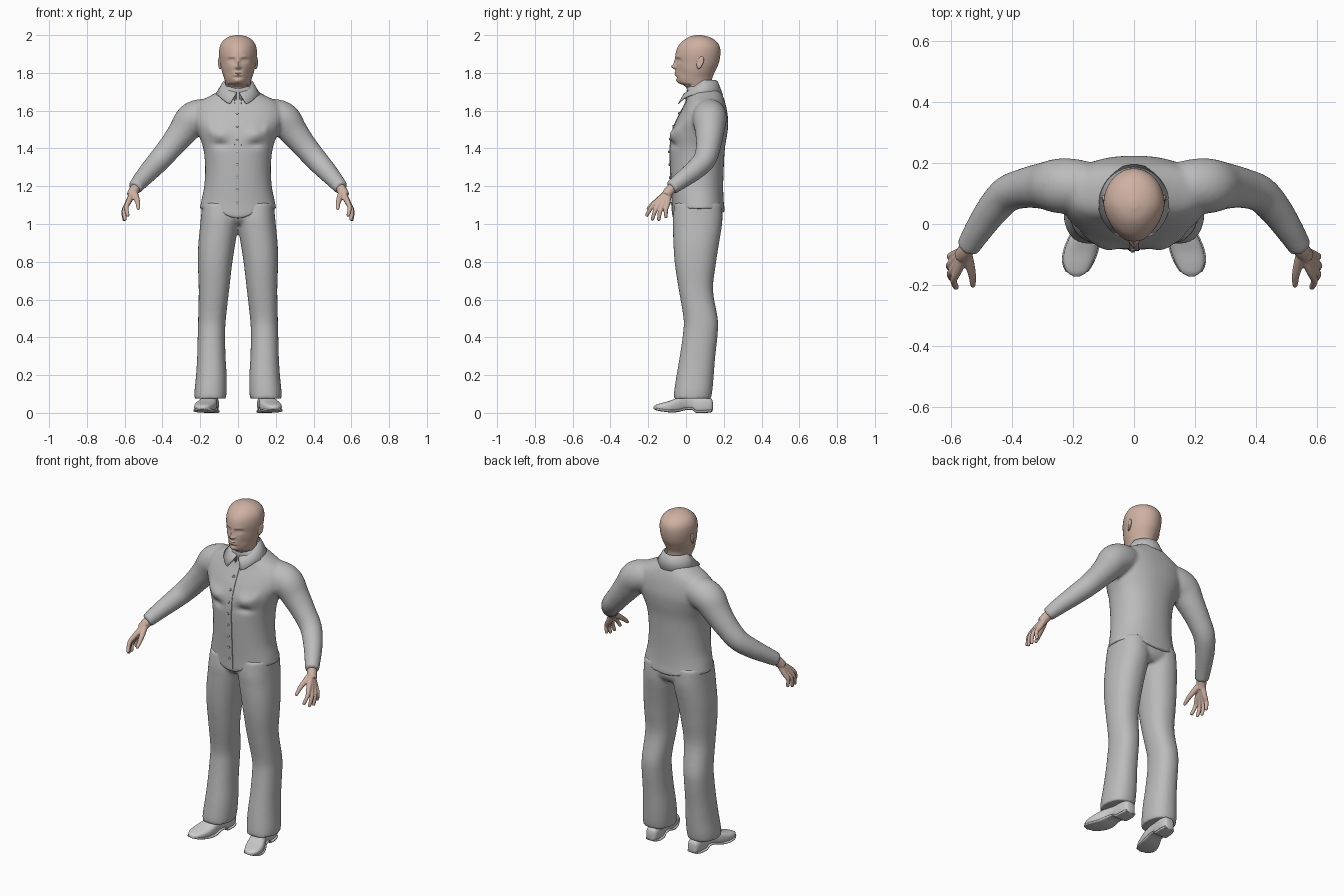
import bpy, bmesh, math
from mathutils import Vector as V

if "Cube" in bpy.data.objects:
    bpy.data.objects.remove(bpy.data.objects["Cube"])


def material(name, col):
    m = bpy.data.materials.new(name)
    m.diffuse_color = (*col, 1)
    m.use_nodes = True
    m.node_tree.nodes["Principled BSDF"].inputs["Base Color"].default_value = m.diffuse_color
    return m


SKIN = material("skin", (0.62, 0.44, 0.36))
CLOTH = material("grey cloth", (0.5, 0.5, 0.5))
SHOE = material("shoe grey", (0.6, 0.6, 0.6))


def spline(rows, steps):
    """Catmull-Rom interpolation through rows of numbers."""
    out = []
    for i in range(len(rows) - 1):
        a, b, c, d = (rows[max(0, min(len(rows) - 1, i + k))] for k in (-1, 0, 1, 2))
        for s in range(steps):
            t = s / steps
            out.append([0.5 * (2 * q + (r - p) * t + (2 * p - 5 * q + 4 * r - w) * t * t
                               + (3 * q - p - 3 * r + w) * t ** 3) for p, q, r, w in zip(a, b, c, d)])
    return out + [list(rows[-1])]


def skin(bm, sections, n=40, power=1.0):
    """Closed loft through (centre, u, v) sections."""
    rings = []
    for c, u, v in sections:
        ring = []
        for k in range(n):
            a = 2 * math.pi * k / n
            co, si = math.cos(a), math.sin(a)
            ring.append(bm.verts.new(c + u * math.copysign(abs(co) ** power, co)
                                     + v * math.copysign(abs(si) ** power, si)))
        rings.append(ring)
    for r, q in zip(rings, rings[1:]):
        for k in range(n):
            bm.faces.new((r[k], r[(k + 1) % n], q[(k + 1) % n], q[k]))
    bm.faces.new(rings[0][::-1])
    bm.faces.new(rings[-1])


def upright(bm, rows, steps=4, n=48, power=0.9):
    """Rows of z, front y, back y, left x, right x."""
    skin(bm, [(V(((x0 + x1) / 2, (f + b) / 2, z)), V(((x1 - x0) / 2, 0, 0)), V((0, (b - f) / 2, 0)))
              for z, f, b, x0, x1 in spline(rows, steps)], n, power)


def tube(bm, rows, steps=4, n=24, side=1):
    """Rows of x, y, z, radius; side mirrors in x."""
    pts = spline(rows, steps)
    P = [V((side * p[0], p[1], p[2])) for p in pts]
    secs = []
    for i, p in enumerate(P):
        t = (P[min(i + 1, len(P) - 1)] - P[max(i - 1, 0)]).normalized()
        u = t.cross(V((0.2, 1, 0.3))).normalized()
        secs.append((p, u * pts[i][3], t.cross(u) * pts[i][3]))
    skin(bm, secs, n)


def finish(bm, name, mat, voxel=0, smooth=4, angle=60):
    bmesh.ops.recalc_face_normals(bm, faces=bm.faces)
    me = bpy.data.meshes.new(name)
    bm.to_mesh(me)
    bm.free()
    ob = bpy.data.objects.new(name, me)
    bpy.context.collection.objects.link(ob)
    bpy.ops.object.select_all(action='DESELECT')
    ob.select_set(True)
    bpy.context.view_layer.objects.active = ob
    if voxel:
        m = ob.modifiers.new("blend", 'REMESH')
        m.mode, m.voxel_size = 'VOXEL', voxel
        s = ob.modifiers.new("soften", 'SMOOTH')
        s.iterations = smooth
        for x in ("blend", "soften"):
            bpy.ops.object.modifier_apply(modifier=x)
    ob.data.materials.clear()
    ob.data.materials.append(mat)
    bpy.ops.object.shade_smooth_by_angle(angle=math.radians(angle))
    return ob


def gauss(x, z, cx, cz, sx, sz):
    return math.exp(-((x - cx) / sx) ** 2 - ((z - cz) / sz) ** 2)


# head and neck, with face relief: x, z, width, height, push forward
bm = bmesh.new()
upright(bm, [(z, f, b, -w, w) for z, f, b, w in (
    (1.66, .01, .15, .065), (1.715, .005, .14, .063), (1.735, -.015, .137, .064), (1.748, -.04, .137, .067),
    (1.775, -.052, .14, .075), (1.81, -.055, .155, .086), (1.85, -.054, .173, .094), (1.90, -.055, .182, .1),
    (1.94, -.042, .178, .096), (1.97, -.015, .157, .079), (1.99, .015, .122, .05), (2.0, .05, .08, .014))],
    8, 96, 1)
face = [(0, 1.832, .011, .011, .02), (0, 1.852, .008, .022, .01), (0, 1.79, .022, .005, .007),
        (0, 1.80, .022, .005, .007), (0, 1.795, .024, .002, -.006), (0, 1.775, .02, .006, -.005),
        (0, 1.757, .022, .012, .005)]
for s in (1, -1):
    face += [(s * .034, 1.866, .017, .011, -.014), (s * .034, 1.864, .011, .006, .009),
             (s * .034, 1.885, .02, .006, .004), (s * .014, 1.83, .007, .006, .007),
             (s * .055, 1.80, .02, .025, -.006)]
for v in bm.verts:
    if v.co.z > 1.735:
        if v.co.y < .06:   # narrower face than skull
            v.co.x *= 1 - .13 * min(1, (.06 - v.co.y) / .1)
        if v.co.y < .03:
            v.co.y -= sum(g * gauss(v.co.x, v.co.z, a, b, c, d) for a, b, c, d, g in face)
finish(bm, "head", SKIN)

# ears
for s, side in ((1, "right"), (-1, "left")):
    bm = bmesh.new()
    bmesh.ops.create_uvsphere(bm, u_segments=20, v_segments=14, radius=1)
    for v in bm.verts:
        x, y, z = v.co
        hollow = .45 * math.exp(-(y * y + z * z) * 4) if x > 0 else 0
        v.co = V((s * (.094 + .011 * (x - hollow) + .007 * y), .073 + .019 * y * (1 + .25 * z) + .006 * z,
                  1.855 + .034 * z))
    finish(bm, side + "_ear", SKIN)

# shirt body and sleeves blended together
bm = bmesh.new()
upright(bm, [(z, f, b, -w, w) for z, f, b, w in (
    (1.08, -.073, .208, .203), (1.13, -.073, .2, .193), (1.2, -.078, .197, .179), (1.3, -.083, .2, .174),
    (1.4, -.085, .206, .184), (1.48, -.075, .219, .212), (1.54, -.055, .224, .238), (1.6, -.025, .217, .24),
    (1.645, -.002, .207, .21), (1.68, .005, .195, .145), (1.705, .003, .182, .1), (1.73, .005, .165, .077))])
for s in (1, -1):
    tube(bm, [(.13, .125, 1.585, .075), (.19, .125, 1.575, .088), (.245, .125, 1.55, .09), (.295, .125, 1.485, .077),
              (.355, .118, 1.41, .066), (.415, .098, 1.34, .06), (.465, .045, 1.285, .054),
              (.51, -.02, 1.235, .046), (.547, -.08, 1.19, .038)], 5, 28, s)
shirt = finish(bm, "shirt", CLOTH, .0095, 5)
for v in shirt.data.vertices:
    x, y, z = v.co
    if y < .06 and abs(x) < .24:
        for s in (1, -1):   # chest pocket folds
            v.co.y -= (.02 * gauss(x, z, s * .1, 1.475, .05, .035) - .012 * gauss(x, z, s * .09, 1.42, .04, .018)
                       + .008 * gauss(x, z, s * .15, 1.5, .02, .03))
    if z < 1.2 and abs(x) < .25:   # curved hem
        dip = math.exp(-(x / .1) ** 2) * (.05 if y < 0 else .02 if y > .12 else 0)
        v.co.z -= dip * min(1, (1.2 - z) / .11)

# front placket and buttons following the chest
def chest(z):
    hit, loc, *_ = shirt.ray_cast(V((0, -1, z)), V((0, 1, 0)))
    return loc.y if hit else -.07


bm = bmesh.new()
rows = [1.05 + .62 * i / 30 for i in range(31)]
strip = [[bm.verts.new((x, chest(z) - d, z)) for x, d in ((-.018, -.003), (-.016, .003), (.016, .003), (.018, -.003))]
         for z in rows]
for p, q in zip(strip, strip[1:]):
    for k in range(3):
        bm.faces.new((p[k], p[k + 1], q[k + 1], q[k]))
finish(bm, "placket", CLOTH, angle=30)
bm = bmesh.new()
for i in range(8):
    z = 1.11 + .068 * i
    y = chest(z) - .004
    skin(bm, [(V((-.004, y + d, z)), V((r, 0, 0)), V((0, 0, r))) for d, r in ((.004, .007), (-.003, .007), (-.005, .004))], 12)
finish(bm, "buttons", CLOTH, angle=30)

# folded collar: outer flap and inner stand, open at the throat
bm = bmesh.new()
N = 40
grid = []
for i in range(N + 1):
    a = -math.pi / 2 + .12 + (2 * math.pi - .24) * i / N
    co, si = math.cos(a), math.sin(a)
    f = max(0, -si) ** 3                     # 1 at the throat
    b = (si + 1) / 2
    top = 1.695 + .065 * min(1, b * 1.7)
    low = 1.685 - .05 * f
    grid.append([V((.068 * co, .078 + .078 * si, top - .05)),
                 V((.07 * co, .078 + .08 * si, top)),
                 V((.078 * co, .078 + .088 * si, top - .006)),
                 V(((.118 - .015 * f) * co + math.copysign(.03 * f, co), .078 + (.115 + .004 * f) * si, low))])
vs = [[bm.verts.new(p) for p in r] for r in grid]
for p, q in zip(vs, vs[1:]):
    for k in range(3):
        bm.faces.new((p[k], q[k], q[k + 1], p[k + 1]))
collar = finish(bm, "collar", CLOTH)
m = collar.modifiers.new("thickness", 'SOLIDIFY')
m.thickness, m.offset = .005, 0
bpy.ops.object.modifier_apply(modifier="thickness")

# trousers: pelvis plus two legs
bm = bmesh.new()
upright(bm, [(1.0, -.03, .16, -.13, .13), (1.04, -.06, .19, -.19, .19), (1.12, -.06, .19, -.185, .185)])
leg = [(1.11, -.06, .19, .0, .19), (1.03, -.07, .193, -.003, .197), (.97, -.069, .187, .002, .203),
       (.88, -.066, .172, .017, .211), (.78, -.058, .157, .032, .212), (.65, -.038, .143, .047, .208),
       (.5, -.013, .168, .064, .211), (.42, -.016, .168, .068, .213), (.3, -.033, .155, .066, .216),
       (.2, -.05, .147, .06, .222), (.12, -.062, .14, .06, .23), (.075, -.066, .132, .064, .23)]
for s in (1, -1):
    upright(bm, [(z, f, b, *sorted((s * i, s * o))) for z, f, b, i, o in leg], 4, 40)
finish(bm, "trousers", CLOTH, .0095, 4)

# shoes: y, centre x, half width, bottom, top
shoe = [(.143, .138, .012, .02, .05), (.135, .138, .03, .004, .075), (.1, .139, .038, .0, .09), (.055, .142, .037, .0, .09),
        (.035, .144, .036, .014, .09), (.0, .15, .039, .015, .09), (-.045, .162, .05, .004, .08),
        (-.09, .175, .054, .003, .063), (-.13, .184, .047, .008, .052), (-.158, .187, .032, .014, .043),
        (-.172, .188, .01, .02, .033)]
for s, side in ((1, "right"), (-1, "left")):
    bm = bmesh.new()
    skin(bm, [(V((s * x, y, (lo + hi) / 2)), V((w, 0, 0)), V((0, 0, (hi - lo) / 2)))
              for y, x, w, lo, hi in spline(shoe, 4)], 32, .7)
    finish(bm, side + "_shoe", SHOE)
    # welt running around the sole
    bm = bmesh.new()
    skin(bm, [(V((s * x, y, lo + .007)), V((w + .004, 0, 0)), V((0, 0, .007)))
              for y, x, w, lo, hi in spline(shoe[1:-1], 3)], 24, .5)
    finish(bm, side + "_sole", SHOE)

    # hand: wrist, palm, fingers and thumb
    bm = bmesh.new()
    tube(bm, [(.53, -.055, 1.21, .026), (.552, -.088, 1.175, .027), (.565, -.105, 1.15, .026)], 4, 20, s)
    for base, tip in (((.577, -.152, 1.122), (.583, -.208, 1.045)), ((.583, -.138, 1.113), (.599, -.178, 1.025)),
                      ((.586, -.118, 1.108), (.603, -.145, 1.022)), ((.583, -.098, 1.11), (.6, -.106, 1.036))):
        b, t = V(base), V(tip)
        knuckle = b.lerp(t, .5) + V((.011, -.004, .004))
        tube(bm, [(.553, -.09, 1.17, .018), (*b, .0145), (*knuckle, .0115), (*t, .009),
                  (*(t + (t - knuckle) * .12), .003)], 4, 14, s)
    tube(bm, [(.548, -.1, 1.165, .018), (.538, -.135, 1.137, .016), (.53, -.17, 1.11, .0125),
              (.528, -.2, 1.083, .009), (.528, -.206, 1.077, .003)], 4, 14, s)
    finish(bm, side + "_hand", SKIN, .0035, 3)
